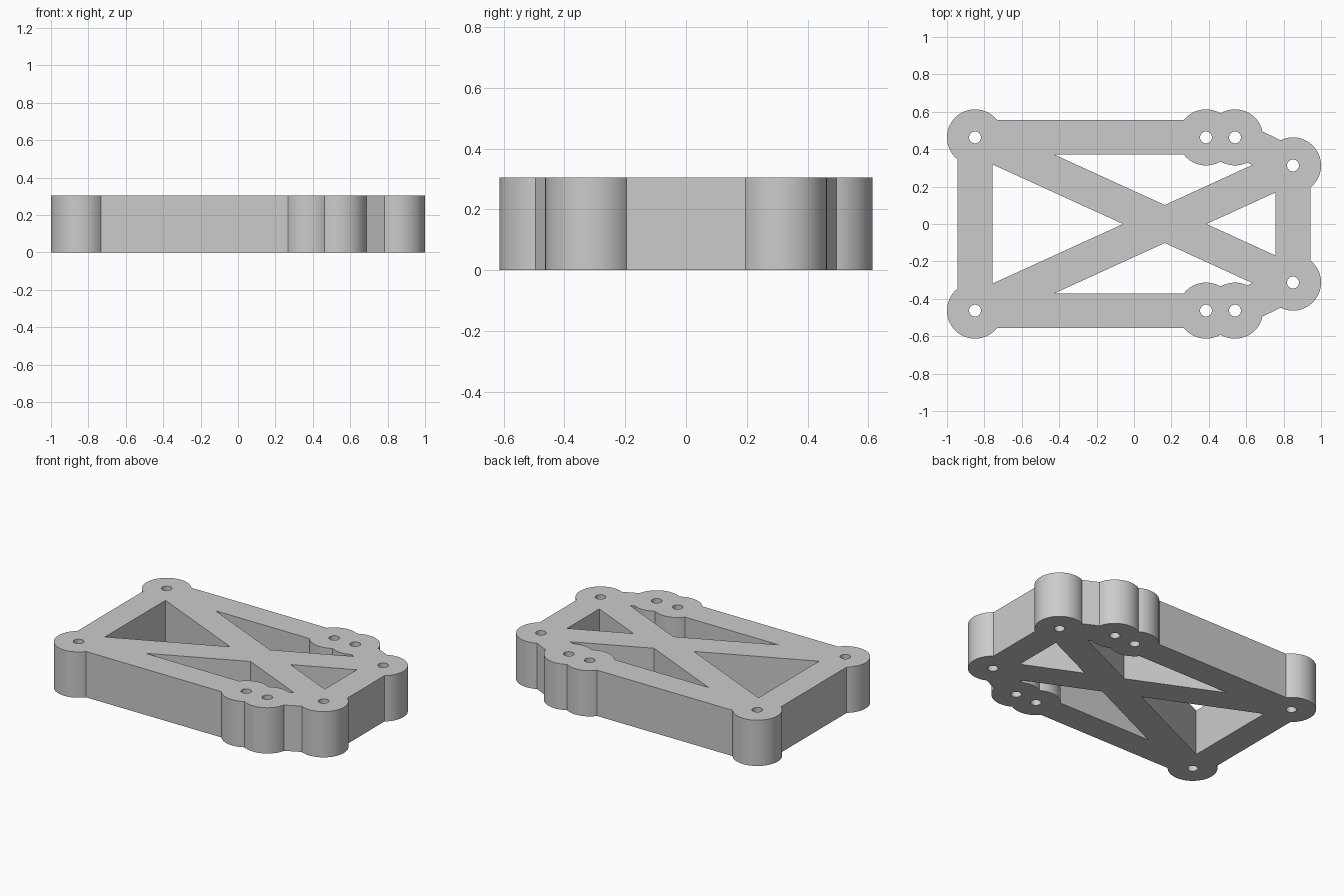
import bpy, bmesh, math
from mathutils import Vector

HEIGHT = 0.305
BOSS_R, HOLE_R, BAR_W = 0.15, 0.032, 0.185

cube = bpy.data.objects.get("Cube")
if cube:
    bpy.data.objects.remove(cube, do_unlink=True)

grey = bpy.data.materials.new("plain grey")
grey.use_nodes = True
grey.diffuse_color = (0.6, 0.6, 0.6, 1)
grey.node_tree.nodes["Principled BSDF"].inputs["Base Color"].default_value = (0.6, 0.6, 0.6, 1)


def prism(name, outline, low, high):
    """Extrude a counter-clockwise outline between two heights."""
    bm = bmesh.new()
    face = bm.faces.new([bm.verts.new((x, y, low)) for x, y in outline])
    top = bmesh.ops.extrude_face_region(bm, geom=[face])["geom"]
    bmesh.ops.translate(bm, vec=(0, 0, high - low),
                        verts=[v for v in top if isinstance(v, bmesh.types.BMVert)])
    bmesh.ops.recalc_face_normals(bm, faces=bm.faces)
    mesh = bpy.data.meshes.new(name)
    bm.to_mesh(mesh)
    bm.free()
    obj = bpy.data.objects.new(name, mesh)
    bpy.context.collection.objects.link(obj)
    return obj


def circle(centre, radius, sides):
    return [(centre[0] + radius * math.cos(math.tau * i / sides),
             centre[1] + radius * math.sin(math.tau * i / sides)) for i in range(sides)]


def bar(a, b):
    a, b = Vector(a), Vector(b)
    d = (b - a).normalized()
    n = Vector((-d.y, d.x)) * BAR_W / 2
    return [a - n, b - n, b + n, a + n]


def combine(body, tool, operation):
    """Apply one boolean and discard the tool."""
    tool.hide_render = True
    mod = body.modifiers.new("combine", "BOOLEAN")
    mod.operation, mod.solver, mod.object = operation, "EXACT", tool
    bpy.context.view_layer.update()
    result = bpy.data.meshes.new_from_object(
        body.evaluated_get(bpy.context.evaluated_depsgraph_get()))
    body.modifiers.clear()
    body.data = result
    bpy.data.objects.remove(tool, do_unlink=True)


# Boss positions on one half, mirrored across y
corner, inner, outer, nose = (-0.85, 0.463), (0.385, 0.463), (0.54, 0.463), (0.85, 0.313)


def flip(p):
    return (p[0], -p[1])


bosses = [q for p in (corner, inner, outer, nose) for q in (p, flip(p))]

# End bars, side rails, diagonal braces and short links
links = [(corner, flip(corner)), (nose, flip(nose))]
for a, b in ((corner, outer), (outer, nose), (corner, flip(nose))):
    links += [(a, b), (flip(a), flip(b))]

# Join everything at staggered heights, then trim to the plate thickness
outlines = [bar(a, b) for a, b in links] + [circle(p, BOSS_R, 72) for p in bosses]
frame = None
for i, outline in enumerate(outlines):
    extra = 0.02 + 0.01 * i
    part = prism("frame_plate", outline, -extra, HEIGHT + extra)
    if frame is None:
        frame = part
    else:
        combine(frame, part, "UNION")
slab = prism("trim_slab", [(-2, -2), (2, -2), (2, 2), (-2, 2)], 0, HEIGHT)
combine(frame, slab, "INTERSECT")

# Bolt holes
for p in bosses:
    combine(frame, prism("hole_cutter", circle(p, HOLE_R, 32), -1, 1), "DIFFERENCE")

# Tidy, colour and shade
bm = bmesh.new()
bm.from_mesh(frame.data)
bmesh.ops.remove_doubles(bm, verts=bm.verts, dist=0.0001)
bm.to_mesh(frame.data)
bm.free()
frame.name = "frame_plate"
frame.data.materials.clear()
frame.data.materials.append(grey)
for poly in frame.data.polygons:
    poly.material_index = 0

bpy.ops.object.select_all(action="DESELECT")
frame.select_set(True)
bpy.context.view_layer.objects.active = frame
bpy.ops.object.shade_smooth_by_angle(angle=math.radians(30))
